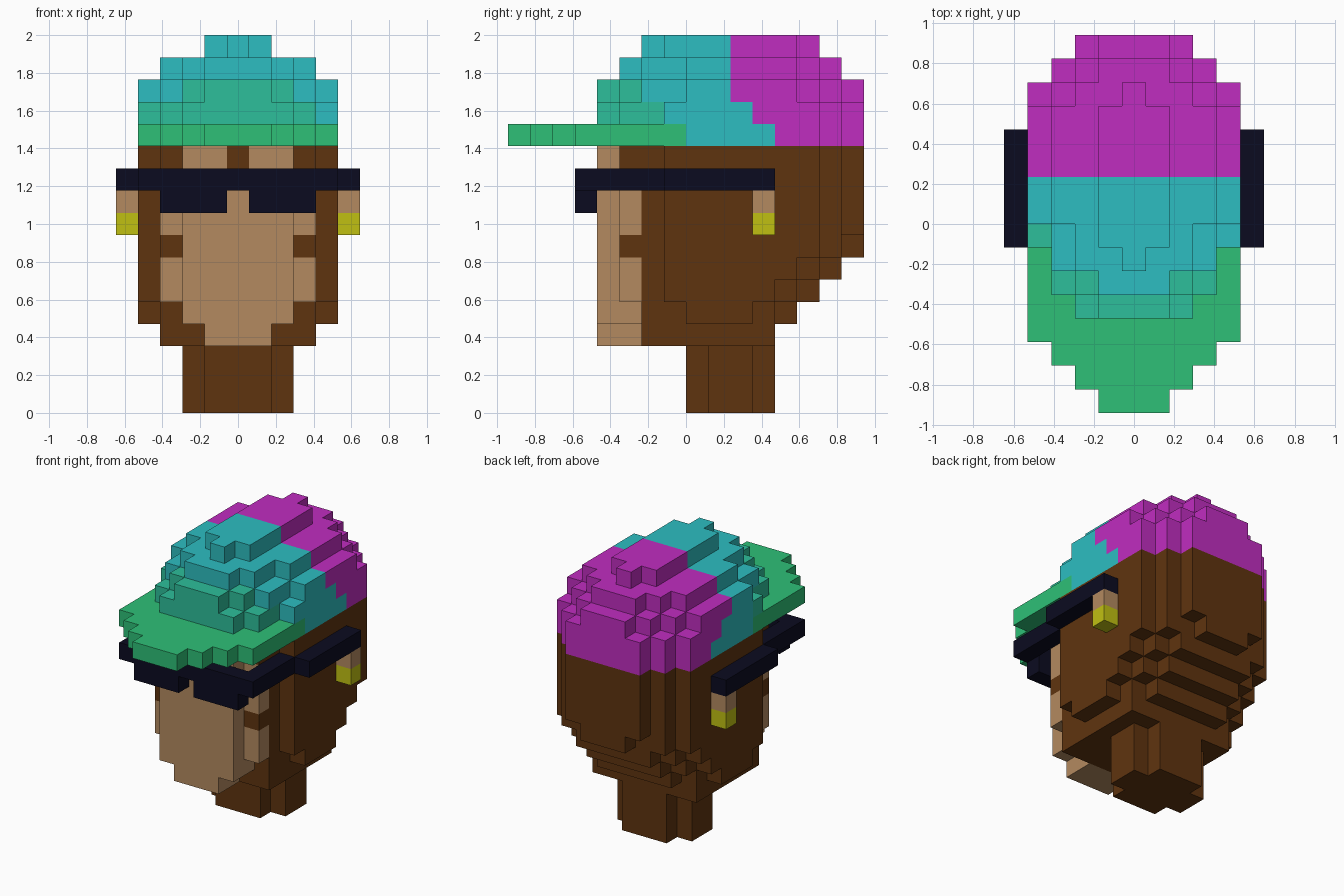
import bpy, bmesh

cube = bpy.data.objects.get("Cube")
if cube:
    bpy.data.objects.remove(cube, do_unlink=True)

U = 2 / 17          # edge of one block
grid = {}           # (column, row, layer) -> part name


def srgb(h):
    def lin(c):
        return c / 12.92 if c <= 0.04045 else ((c + 0.055) / 1.055) ** 2.4
    return [lin(int(h[n:n + 2], 16) / 255) for n in (0, 2, 4)] + [1.0]


def material(name, h):
    m = bpy.data.materials.new(name)
    m.use_nodes = True
    col = srgb(h)
    m.diffuse_color = col
    bsdf = m.node_tree.nodes["Principled BSDF"]
    bsdf.inputs["Base Color"].default_value = col
    bsdf.inputs["Roughness"].default_value = 0.9
    return m


def fill(part, cols, rows, layers):
    """Fill an inclusive range of blocks."""
    for i in range(cols[0], cols[1] + 1):
        for j in range(rows[0], rows[1] + 1):
            for k in range(layers[0], layers[1] + 1):
                grid[i, j, k] = part


def slab(part, layers, *runs):
    """Centred strips: (first row, last row, half width in columns)."""
    for a, b, w in runs:
        part_of = part if callable(part) else (lambda j: part)
        for j in range(a, b + 1):
            fill(part_of(j), (-w, w), (j, j), layers)


def both(part, cols, rows, layers):
    fill(part, cols, rows, layers)
    fill(part, (-cols[1], -cols[0]), rows, layers)


# neck
slab("head", (0, 2), (8, 8, 1), (9, 10, 2), (11, 11, 1))

# skull, tapering toward the neck
slab("head", (3, 3), (6, 11, 3))
slab("head", (4, 4), (6, 7, 3), (8, 10, 4), (11, 11, 3), (12, 12, 2))
for k, end in ((5, 13), (6, 14), (7, 15)):
    slab("head", (k, k), (6, 6, 3), (7, end - 2, 4), (end - 1, end - 1, 3),
         (end, end, 1 if k == 7 else 2))
slab("head", (8, 11), (6, 6, 3), (7, 13, 4), (14, 14, 3), (15, 15, 2))

# face, with sideburn and brow blocks of the head colour
slab("face", (3, 3), (4, 5, 1))
slab("face", (4, 4), (4, 5, 2))
slab("face", (5, 11), (4, 4, 2), (5, 5, 3))
slab("head", (7, 7), (5, 5, 3))
slab("head", (11, 11), (5, 5, 3), (4, 4, 0))

# ears and earrings
both("ears", (5, 5), (11, 11), (9, 9))
both("earrings", (5, 5), (11, 11), (8, 8))

# glasses: bar, lenses, stepped arms
fill("glasses", (-4, 4), (3, 3), (10, 10))
both("glasses", (1, 3), (3, 3), (9, 9))
both("glasses", (4, 4), (4, 6), (10, 10))
both("glasses", (5, 5), (7, 11), (10, 10))


# cap colours change along each layer from front to back
def cap(front, crown_row, back_row):
    return lambda j: (front if j < crown_row else
                      "cap_crown" if j < back_row else "cap_back")


slab(cap("cap_brim", 8, 12), (12, 12), (0, 0, 1), (1, 1, 2), (2, 2, 3),
     (3, 13, 4), (14, 14, 3), (15, 15, 2))
slab(cap("cap_front", 7, 11), (13, 13), (4, 4, 2), (5, 6, 3),
     (7, 13, 4), (14, 14, 3), (15, 15, 2))
grid[-4, 7, 13] = "cap_front"
slab(cap("cap_front", 6, 10), (14, 14), (4, 4, 1), (5, 5, 2), (6, 7, 3),
     (8, 12, 4), (13, 13, 3), (14, 14, 2), (15, 15, 1))
slab(cap("cap_front", 0, 10), (15, 15), (5, 5, 1), (6, 7, 2),
     (8, 12, 3), (13, 13, 2), (14, 14, 1))
slab(cap("cap_front", 0, 10), (16, 16), (6, 6, 0), (7, 12, 1), (13, 13, 0))

skin = material("tan skin", "B48A60")
MATS = {
    "head": material("dark brown", "5F340F"),
    "face": skin,
    "ears": skin,
    "earrings": material("yellow gold", "C0C012"),
    "glasses": material("navy black", "0B0B20"),
    "cap_brim": material("green", "2EC077"),
    "cap_front": material("teal", "2DBF9B"),
    "cap_crown": material("cyan", "2DBEC1"),
    "cap_back": material("magenta", "C02DC0"),
}


def block_face(cell, axis, side):
    """Corners of one block face, wound to point outward."""
    b, c = (axis + 1) % 3, (axis + 2) % 3
    quad = [(0, 0), (1, 0), (1, 1), (0, 1)]
    for s, t in quad if side else quad[::-1]:
        p = list(cell)
        p[axis] += side
        p[b] += s
        p[c] += t
        yield tuple(p)


# turn each part's blocks into one clean shell
for name, mat in MATS.items():
    bm = bmesh.new()
    verts = {}
    for cell in [c for c, part in grid.items() if part == name]:
        for axis in range(3):
            for side in (0, 1):
                near = list(cell)
                near[axis] += 1 if side else -1
                if grid.get(tuple(near)) == name:
                    continue
                loop = []
                for p in block_face(cell, axis, side):
                    if p not in verts:
                        verts[p] = bm.verts.new(((p[0] - 0.5) * U, (p[1] - 8) * U, p[2] * U))
                    loop.append(verts[p])
                bm.faces.new(loop)
    bmesh.ops.dissolve_limit(bm, angle_limit=0.02, verts=bm.verts[:], edges=bm.edges[:])
    me = bpy.data.meshes.new(name)
    bm.to_mesh(me)
    bm.free()
    me.materials.append(mat)
    bpy.context.collection.objects.link(bpy.data.objects.new(name, me))
